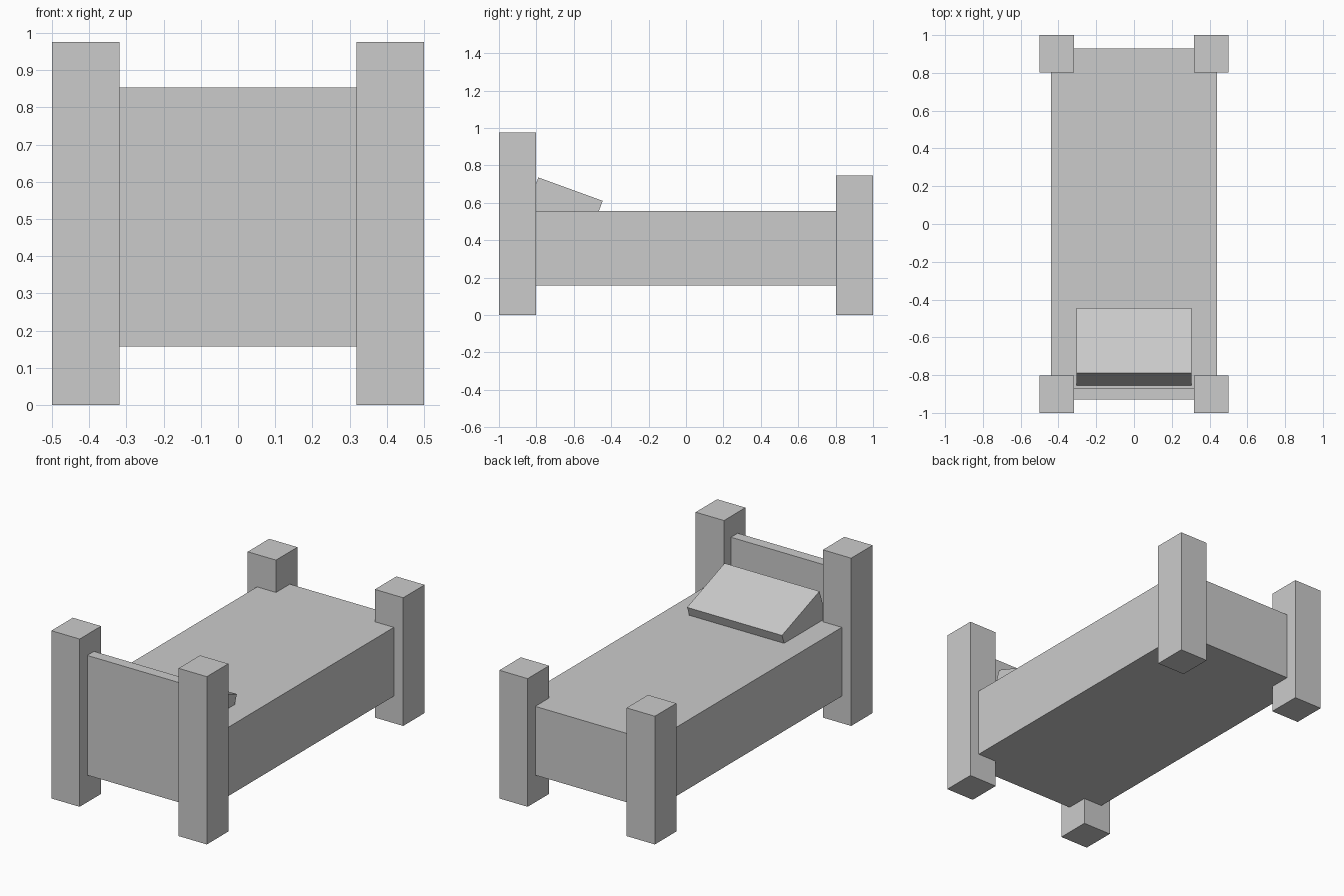
import bpy
from math import radians

if "Cube" in bpy.data.objects:
    bpy.data.objects.remove(bpy.data.objects["Cube"])


def box(name, x, y, z):
    """Box from (min, max) ranges on each axis."""
    lo, hi = zip(x, y, z)
    bpy.ops.mesh.primitive_cube_add(size=1, location=[(a + b) / 2 for a, b in zip(lo, hi)])
    ob = bpy.context.object
    ob.name = name
    ob.scale = [b - a for a, b in zip(lo, hi)]
    bpy.ops.object.transform_apply(location=False, rotation=False, scale=True)
    return ob


# Corner posts: tall at the head (front), shorter at the foot
for side, sx in (("left", -1), ("right", 1)):
    x = sorted((sx * 0.318, sx * 0.5))
    box(f"head_post_{side}", x, (-1.0, -0.803), (0, 0.975))
    box(f"foot_post_{side}", x, (0.803, 1.0), (0, 0.745))

# Mattress block
box("mattress", (-0.44, 0.44), (-0.93, 0.93), (0.157, 0.557))

# Headboard panel between the head posts
box("headboard", (-0.33, 0.33), (-0.93, -0.868), (0.557, 0.853))

# Pillow leaning against the headboard, sunk into the mattress
pillow = box("pillow", (-0.305, 0.305), (-0.835, -0.469), (0.479, 0.679))
pillow.rotation_euler.x = radians(-20)
